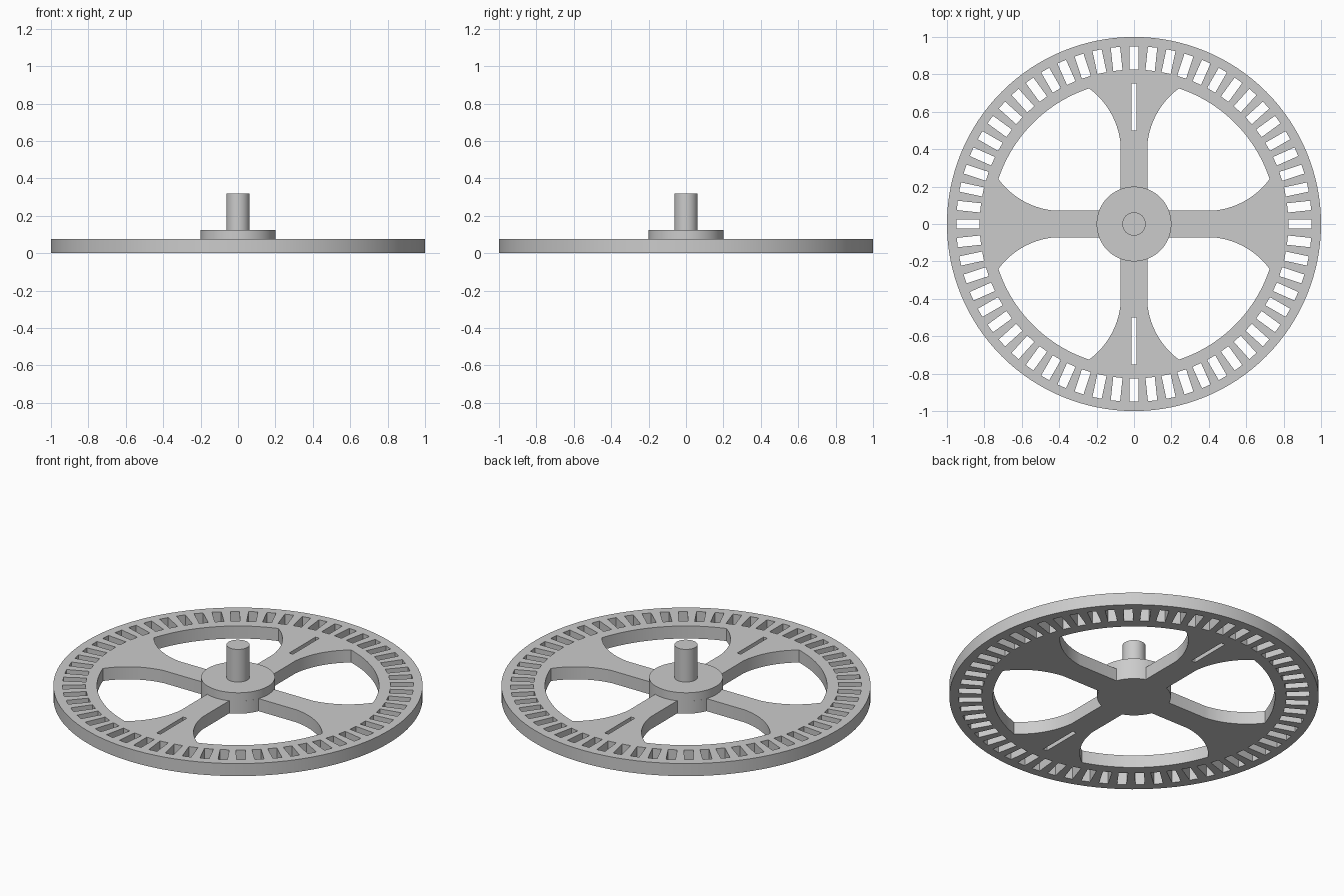
import bpy
import bmesh
from math import sin, cos, pi, radians, asin, atan2, hypot
from mathutils import Vector, Matrix

if "Cube" in bpy.data.objects:
    bpy.data.objects.remove(bpy.data.objects["Cube"])

THICK = 0.075
HUB_R, HUB_TOP = 0.2, 0.125
SHAFT_R, SHAFT_TOP = 0.0625, 0.32
SLOTS = 60

grey = bpy.data.materials.new("machined_grey")
grey.use_nodes = True
GREY = (0.6, 0.6, 0.6, 1)
grey.diffuse_color = GREY
grey.node_tree.nodes["Principled BSDF"].inputs["Base Color"].default_value = GREY


def arc(centre, r, a0, a1, n):
    return [Vector((centre[0] + r * cos(a0 + (a1 - a0) * i / n),
                    centre[1] + r * sin(a0 + (a1 - a0) * i / n))) for i in range(n + 1)]


def bowed(p, q, r, n):
    """Arc of radius r from p to q, bulging to the left of the direction of travel."""
    chord = q - p
    half = asin(chord.length / 2 / r)
    normal = Vector((-chord.y, chord.x)).normalized()
    c = (p + q) / 2 - normal * r * cos(half)
    mid = atan2(normal.y, normal.x)
    return arc(c, r, mid + half, mid - half, n)


def rect(x, y0, y1):
    return [Vector(p) for p in ((-x, y0), (x, y0), (x, y1), (-x, y1))]


def turned(points, angle):
    m = Matrix.Rotation(angle, 2)
    return [m @ p for p in points]


def window():
    """Opening between two spokes: hub arc, flared spoke sides, rim arc."""
    w = 0.073
    start, tip = Vector((w, 0.44)), Vector((0.24, 0.725))
    side = bowed(start, tip, 0.42, 12)
    mirror = [Vector((p.y, p.x)) for p in reversed(side)]
    a_rim, a_hub = atan2(tip.y, tip.x), asin(w / HUB_R)
    rim = arc((0, 0), tip.length, a_rim, pi / 2 - a_rim, 24)
    hub = arc((0, 0), HUB_R, a_hub, pi / 2 - a_hub, 12)
    return side + rim[1:-1] + mirror + hub


def finish(obj):
    obj.data.materials.clear()
    obj.data.materials.append(grey)
    bpy.ops.object.select_all(action="DESELECT")
    obj.select_set(True)
    bpy.context.view_layer.objects.active = obj
    bpy.ops.object.shade_smooth_by_angle(angle=radians(20))


# Wheel plate: outer circle with windows, rim slots and spoke slots as holes
loops = [arc((0, 0), 1, 0, 2 * pi, 128)[:-1]]
loops += [turned(window(), k * pi / 2) for k in range(4)]
loops += [turned(rect(0.025, 0.825, 0.95), k * 2 * pi / SLOTS) for k in range(SLOTS)]
loops += [turned(rect(0.0125, 0.5, 0.75), k * pi) for k in range(2)]

outline = bpy.data.curves.new("wheel_outline", "CURVE")
outline.dimensions = "2D"
outline.fill_mode = "BOTH"
outline.extrude = THICK / 2
for points in loops:
    spline = outline.splines.new("POLY")
    spline.points.add(len(points) - 1)
    for sp, p in zip(spline.points, points):
        sp.co = (p.x, p.y, 0, 1)
    spline.use_cyclic_u = True
helper = bpy.data.objects.new("wheel_outline", outline)
bpy.context.collection.objects.link(helper)
mesh = bpy.data.meshes.new_from_object(
    helper.evaluated_get(bpy.context.evaluated_depsgraph_get()))
bpy.data.objects.remove(helper)

bm = bmesh.new()
bm.from_mesh(mesh)
bmesh.ops.remove_doubles(bm, verts=bm.verts, dist=0.0001)
bmesh.ops.translate(bm, verts=bm.verts, vec=(0, 0, THICK / 2))
bmesh.ops.recalc_face_normals(bm, faces=bm.faces)
bm.to_mesh(mesh)
bm.free()
wheel = bpy.data.objects.new("wheel_plate", mesh)
bpy.context.collection.objects.link(wheel)
finish(wheel)


# Hub boss and shaft
def cylinder(name, r, z0, z1, sides):
    bpy.ops.mesh.primitive_cylinder_add(vertices=sides, radius=r, depth=z1 - z0,
                                        location=(0, 0, (z0 + z1) / 2))
    obj = bpy.context.object
    obj.name = name
    finish(obj)


cylinder("hub_boss", HUB_R, THICK, HUB_TOP, 64)
cylinder("shaft", SHAFT_R, HUB_TOP, SHAFT_TOP, 32)
